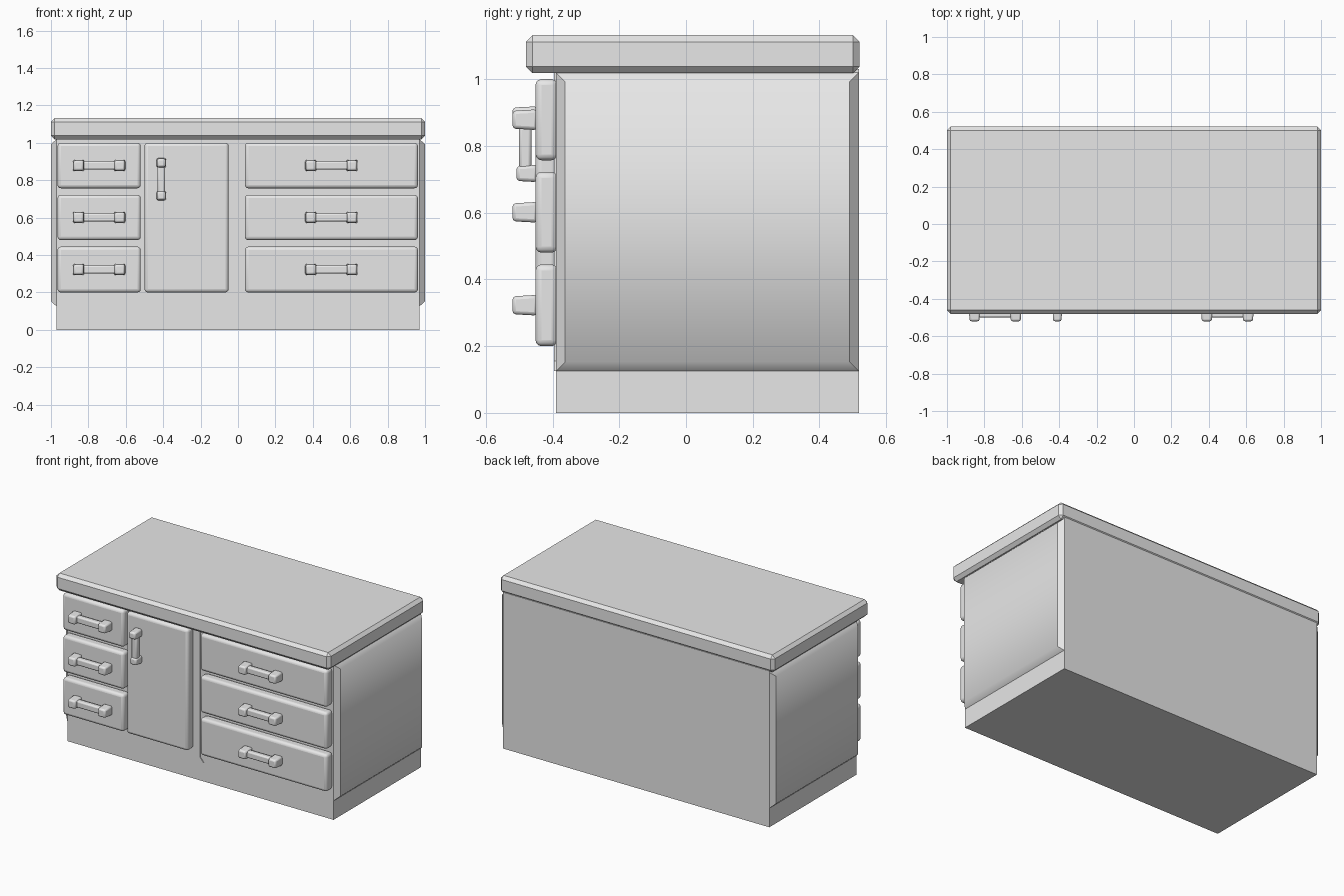
import bpy, bmesh, math
from mathutils import Vector

if "Cube" in bpy.data.objects:
    bpy.data.objects.remove(bpy.data.objects["Cube"], do_unlink=True)

grey = bpy.data.materials.new("light_grey")
grey.use_nodes = True
grey.diffuse_color = (0.8, 0.8, 0.8, 1)
grey.node_tree.nodes["Principled BSDF"].inputs["Base Color"].default_value = (0.8, 0.8, 0.8, 1)


def finish(bm, name):
    bmesh.ops.recalc_face_normals(bm, faces=bm.faces)
    mesh = bpy.data.meshes.new(name)
    bm.to_mesh(mesh)
    bm.free()
    mesh.materials.append(grey)
    obj = bpy.data.objects.new(name, mesh)
    bpy.context.collection.objects.link(obj)
    return obj


def box(name, x, y, z, bevel=0, segments=1, taper=1):
    """Box from (min, max) ranges; taper shrinks its front (-y) end."""
    bm = bmesh.new()
    bmesh.ops.create_cube(bm, size=1)
    for v in bm.verts:
        s = taper if v.co.y < 0 else 1
        v.co = Vector(((x[0] + x[1]) / 2 + v.co.x * s * (x[1] - x[0]),
                       (y[0] + y[1]) / 2 + v.co.y * (y[1] - y[0]),
                       (z[0] + z[1]) / 2 + v.co.z * s * (z[1] - z[0])))
    obj = finish(bm, name)
    if bevel:
        mod = obj.modifiers.new("Bevel", "BEVEL")
        mod.width = bevel
        mod.segments = segments
    if segments > 1:
        bpy.ops.object.select_all(action="DESELECT")
        bpy.context.view_layer.objects.active = obj
        obj.select_set(True)
        bpy.ops.object.shade_smooth_by_angle(angle=math.radians(35))
    return obj


def side_panel(name, side):
    """Panel whose outer face is chamfered all round."""
    bm = bmesh.new()
    rings = []
    for px, inset in ((0.95, 0), (0.97, 0), (1.0, 0.028)):
        y0, y1, z0, z1 = -0.39 + inset, 0.518 - inset, 0.125 + inset, 1.02 - inset
        rings.append([bm.verts.new((side * px, py, pz))
                      for py, pz in ((y0, z0), (y1, z0), (y1, z1), (y0, z1))])
    for a, b in zip(rings, rings[1:]):
        for i in range(4):
            j = (i + 1) % 4
            bm.faces.new((a[i], a[j], b[j], b[i]))
    bm.faces.new(rings[0])
    bm.faces.new(rings[-1])
    for f in bm.faces:
        f.smooth = True
    # only the long top and bottom edges of the outer face blend softly
    for e in bm.edges:
        a, b = e.verts
        e.smooth = abs(a.co.x) > 0.99 and abs(b.co.x) > 0.99 and abs(a.co.z - b.co.z) < 0.01
    finish(bm, name)


def handle(name, cx, cz, vertical=False):
    """Two tapered posts joined by a slim rounded bar."""
    half = 0.0875 if vertical else 0.11
    for i, d in enumerate((-half, half)):
        px, pz = (cx, cz + d) if vertical else (cx + d, cz)
        r = 0.026 if vertical else 0.031
        front = -0.508 if vertical and i == 0 else -0.52
        box(f"{name}_post_{i + 1}", (px - r, px + r), (front, -0.445),
            (pz - r, pz + r), 0.01, 2, taper=0.86)
    a, b = (0.02, half) if vertical else (half, 0.022)
    box(f"{name}_bar", (cx - a, cx + a), (-0.5, -0.463), (cz - b, cz + b), 0.009, 2)


# Body, side panels and worktop
box("cabinet_body", (-0.97, 0.97), (-0.39, 0.518), (0, 1.03))
side_panel("left_side_panel", 1)
side_panel("right_side_panel", -1)
box("worktop", (-1, 1), (-0.48, 0.52), (1.018, 1.132), 0.02)

# Centre divider strip with a flared foot
bm = bmesh.new()
strip = [(-0.035, 0.125), (0.025, 0.125), (0.0, 0.155), (0.0, 1.02), (-0.035, 1.02)]
face = bm.faces.new([bm.verts.new((x, -0.38, z)) for x, z in strip])
out = bmesh.ops.extrude_face_region(bm, geom=[face])["geom"]
bmesh.ops.translate(bm, vec=(0, -0.015, 0),
                    verts=[g for g in out if isinstance(g, bmesh.types.BMVert)])
finish(bm, "centre_divider")

# Two drawer stacks
for stack, x in (("right", (-0.965, -0.52)), ("left", (0.037, 0.962))):
    for i, z in enumerate(((0.2, 0.445), (0.48, 0.722), (0.757, 1.0))):
        box(f"{stack}_drawer_{i + 1}", x, (-0.451, -0.385), z, 0.018, 3)
        handle(f"{stack}_drawer_handle_{i + 1}", sum(x) / 2, sum(z) / 2)

# Door
box("door", (-0.5, -0.05), (-0.451, -0.385), (0.2, 1.0), 0.018, 3)
handle("door_handle", -0.41, 0.805, vertical=True)
